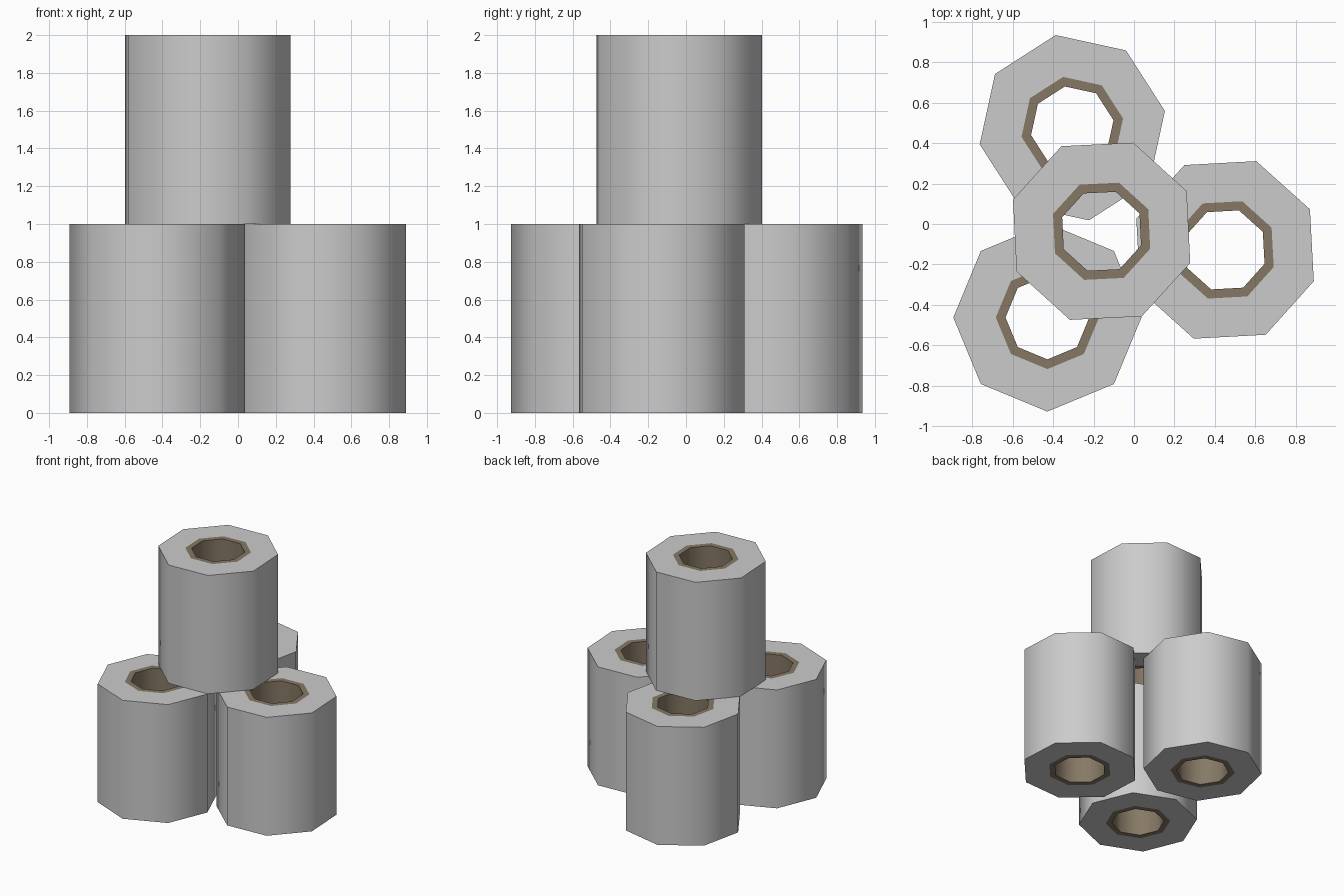
import bpy, bmesh, math

if "Cube" in bpy.data.objects:
    bpy.data.objects.remove(bpy.data.objects["Cube"])

SIDES = 8
R_OUT, R_MID, R_IN = 0.465, 0.255, 0.207

# materials: grey shell, brown lining
grey = bpy.data.materials.new("grey_shell")
grey.diffuse_color = (0.8, 0.8, 0.8, 1)
grey.use_nodes = True
grey.node_tree.nodes["Principled BSDF"].inputs["Base Color"].default_value = grey.diffuse_color
brown = bpy.data.materials.new("brown_lining")
brown.diffuse_color = (0.24, 0.19, 0.13, 1)
brown.use_nodes = True
brown.node_tree.nodes["Principled BSDF"].inputs["Base Color"].default_value = brown.diffuse_color


def tube(name, x, y, z, turn, height=1.0):
    """Octagonal tube: closed profile of radius/height swept round its axis."""
    profile = [(R_OUT, 0), (R_OUT, height), (R_MID, height),
               (R_IN, height), (R_IN, 0), (R_MID, 0)]
    slots = [0, 0, 1, 1, 1, 0]
    bm = bmesh.new()
    rings = []
    for i in range(SIDES):
        a = 2 * math.pi * i / SIDES
        rings.append([bm.verts.new((r * math.cos(a), r * math.sin(a), h))
                      for r, h in profile])
    n = len(profile)
    for i in range(SIDES):
        a, b = rings[i], rings[(i + 1) % SIDES]
        for j in range(n):
            k = (j + 1) % n
            face = bm.faces.new((a[j], b[j], b[k], a[k]))
            face.material_index = slots[j]
    bmesh.ops.recalc_face_normals(bm, faces=bm.faces)
    mesh = bpy.data.meshes.new(name)
    bm.to_mesh(mesh)
    bm.free()
    mesh.materials.append(grey)
    mesh.materials.append(brown)
    obj = bpy.data.objects.new(name, mesh)
    bpy.context.collection.objects.link(obj)
    obj.location = (x, y, z)
    obj.rotation_euler.z = math.radians(turn)
    # smooth round the sides, sharp at the rims
    bpy.ops.object.select_all(action='DESELECT')
    obj.select_set(True)
    bpy.context.view_layer.objects.active = obj
    bpy.ops.object.shade_smooth_by_angle(angle=math.radians(60))
    return obj


# three tubes on the ground, one stacked on top
tube("right_tube", 0.45, -0.128, 0, 25.6)
tube("back_tube", -0.305, 0.476, 0, 10.2)
tube("front_left_tube", -0.428, -0.462, 0, 0)
tube("top_tube", -0.16, -0.036, 1, 25.3)
